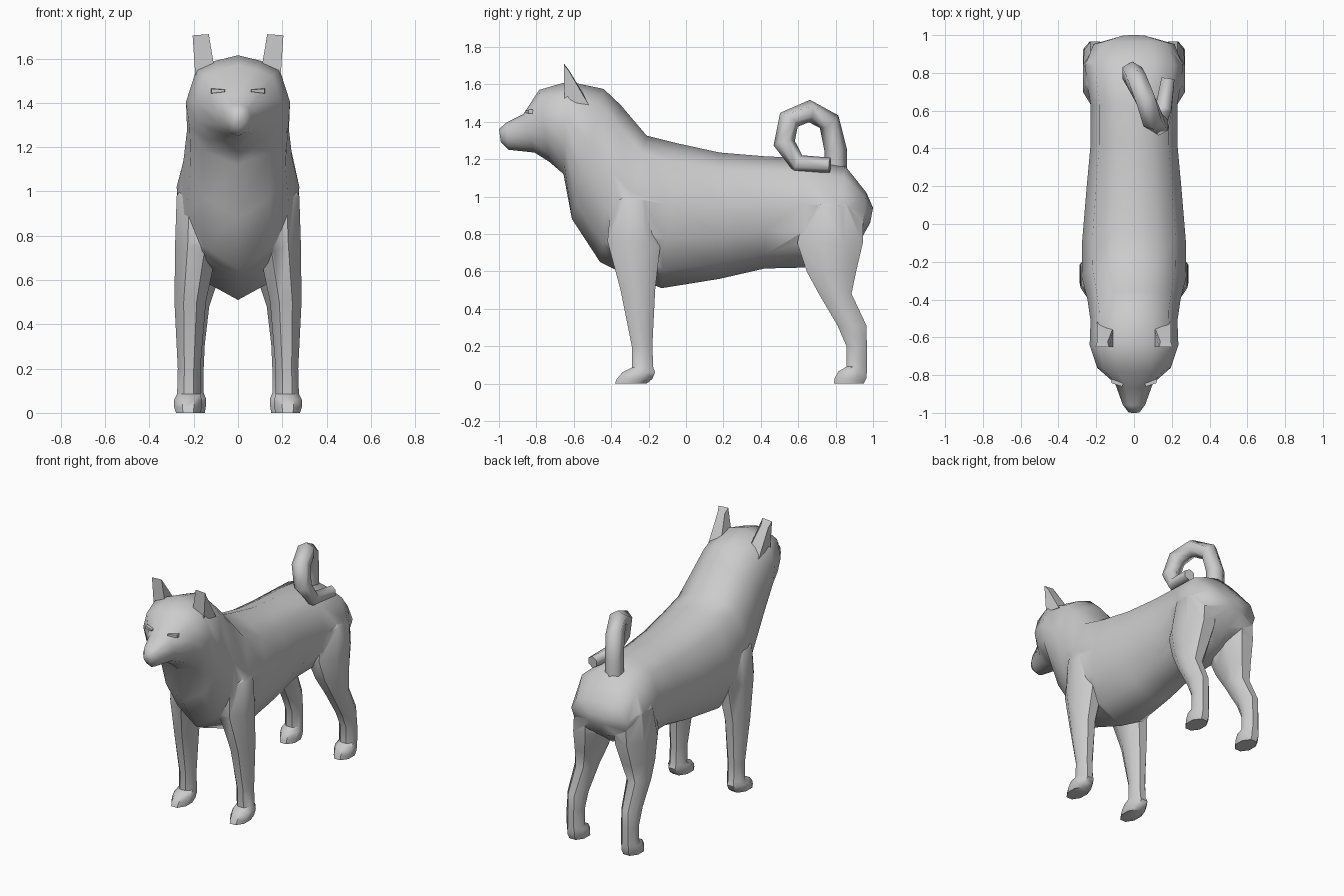
import bpy, bmesh, math
from mathutils import Vector

if "Cube" in bpy.data.objects:
    bpy.data.objects.remove(bpy.data.objects["Cube"])


def smooth(ob, angle):
    bpy.ops.object.select_all(action='DESELECT')
    bpy.context.view_layer.objects.active = ob
    ob.select_set(True)
    bpy.ops.object.shade_smooth_by_angle(angle=math.radians(angle))


def loft(name, rings, mirror=False, angle=45):
    """Skin a list of equal-length point rings and cap both ends."""
    bm = bmesh.new()
    loops = [[bm.verts.new(p) for p in r] for r in rings]
    n = len(loops[0])
    for a, b in zip(loops, loops[1:]):
        for i in range(n):
            j = (i + 1) % n
            bm.faces.new((a[i], a[j], b[j], b[i]))
    bm.faces.new(loops[0])
    bm.faces.new(loops[-1])
    bmesh.ops.recalc_face_normals(bm, faces=bm.faces)
    me = bpy.data.meshes.new(name)
    bm.to_mesh(me)
    bm.free()
    ob = bpy.data.objects.new(name, me)
    bpy.context.collection.objects.link(ob)
    if mirror:
        ob.modifiers.new("mirror", 'MIRROR').use_mirror_merge = False
    smooth(ob, angle)
    return ob


# Unit cross-section of the torso, mirrored to a full ring
HALF = [(0, 1), (.43, .9), (.8, .74), (1, .15), (.93, -.33), (.62, -.76), (0, -1)]
PROFILE = HALF + [(-x, v) for x, v in HALF[-2:0:-1]]


def body_ring(ty, tz, by, bz, w):
    c = Vector((0, (ty + by) / 2, (tz + bz) / 2))
    h = Vector((0, (ty - by) / 2, (tz - bz) / 2))
    return [c + h * v + Vector((x * w, 0, 0)) for x, v in PROFILE]


def leg_ring(z, y0, y1, x0, x1):
    k = 1 / math.cos(math.pi / 8)
    return [((x0 + x1) / 2 + (x1 - x0) / 2 * k * math.cos(a),
             (y0 + y1) / 2 + (y1 - y0) / 2 * k * math.sin(a), z)
            for a in [math.pi / 8 + i * math.pi / 4 for i in range(8)]]


# Head, neck and torso: top y, top z, bottom y, bottom z, half width
body = loft("body", [body_ring(*s) for s in [
    (-1.0, 1.36, -.99, 1.29, .03),
    (-.96, 1.395, -.95, 1.25, .06),
    (-.87, 1.44, -.81, 1.235, .10),
    (-.785, 1.57, -.73, 1.185, .195),
    (-.63, 1.615, -.655, 1.12, .235),
    (-.44, 1.575, -.61, .88, .23),
    (-.35, 1.49, -.46, .65, .247),
    (-.21, 1.325, -.38, .61, .277),
    (-.05, 1.285, -.13, .51, .274),
    (.18, 1.235, .18, .56, .252),
    (.42, 1.215, .42, .615, .23),
    (.63, 1.205, .63, .62, .23),
    (.85, 1.165, .81, .68, .26),
    (.965, 1.02, .935, .77, .215),
    (1.0, .94, .985, .86, .07)]], angle=60)

# Front legs with paws: z, back-to-front extent, inner-to-outer extent
front_legs = loft("front_legs", [leg_ring(*s) for s in [
    (1.1, -.32, -.22, .10, .19),
    (.98, -.40, -.16, .08, .277),
    (.76, -.42, -.135, .09, .284),
    (.5, -.35, -.165, .145, .287),
    (.2, -.29, -.18, .17, .272),
    (.085, -.29, -.175, .17, .275),
    (.06, -.34, -.165, .163, .288),
    (.025, -.37, -.18, .163, .288),
    (0, -.38, -.21, .17, .28)]], mirror=True)

# Hind legs with paws
hind_legs = loft("hind_legs", [leg_ring(*s) for s in [
    (1.08, .74, .86, .06, .17),
    (.95, .64, .945, .05, .255),
    (.75, .595, .945, .05, .27),
    (.6, .645, .91, .09, .27),
    (.48, .71, .885, .13, .268),
    (.31, .81, .965, .15, .265),
    (.2, .858, .967, .155, .262),
    (.09, .858, .967, .155, .262),
    (.065, .815, .967, .145, .27),
    (.03, .795, .965, .145, .27),
    (0, .79, .95, .15, .265)]], mirror=True)

# Weld the legs into the torso so shoulders and hips flow together
for legs in (front_legs, hind_legs):
    m = body.modifiers.new("union", 'BOOLEAN')
    m.operation, m.solver, m.object = 'UNION', 'EXACT', legs
    bpy.context.view_layer.objects.active = body
    bpy.ops.object.modifier_apply(modifier=m.name)
    bpy.data.objects.remove(legs)
smooth(body, 65)

# Ears: wedge with upright front and sloping back
loft("ears", [
    [(.10, -.65, 1.52), (.192, -.65, 1.51), (.195, -.52, 1.49), (.10, -.52, 1.50)],
    [(.132, -.652, 1.71), (.205, -.652, 1.705), (.195, -.625, 1.67), (.14, -.625, 1.675)]],
    mirror=True, angle=30)

# Eyes: thin slanted slits
loft("eyes", [
    [(.06, -.862, 1.45), (.12, -.842, 1.443), (.12, -.842, 1.464), (.06, -.862, 1.459)],
    [(.055, -.76, 1.445), (.125, -.74, 1.44), (.125, -.74, 1.469), (.055, -.76, 1.465)]],
    mirror=True, angle=30)

# Curled tail: hexagonal tube swept along a short path
path = [Vector(p) for p in [
    (-.01, .80, 1.08), (-.01, .80, 1.25), (.01, .765, 1.40), (.06, .66, 1.457),
    (.10, .55, 1.41), (.13, .525, 1.285), (.155, .60, 1.175), (.18, .77, 1.168)]]
radii = [.06, .06, .06, .06, .06, .058, .05, .04]
rings = []
for i, (p, r) in enumerate(zip(path, radii)):
    t = (path[min(i + 1, len(path) - 1)] - path[max(i - 1, 0)]).normalized()
    v = t.cross(Vector((1, 0, 0))).normalized()
    u = v.cross(t)
    rings.append([p + (u * math.cos(a) + v * math.sin(a)) * r
                  for a in [k * math.pi / 3 + math.pi / 6 for k in range(6)]])
loft("tail", rings, angle=75)
